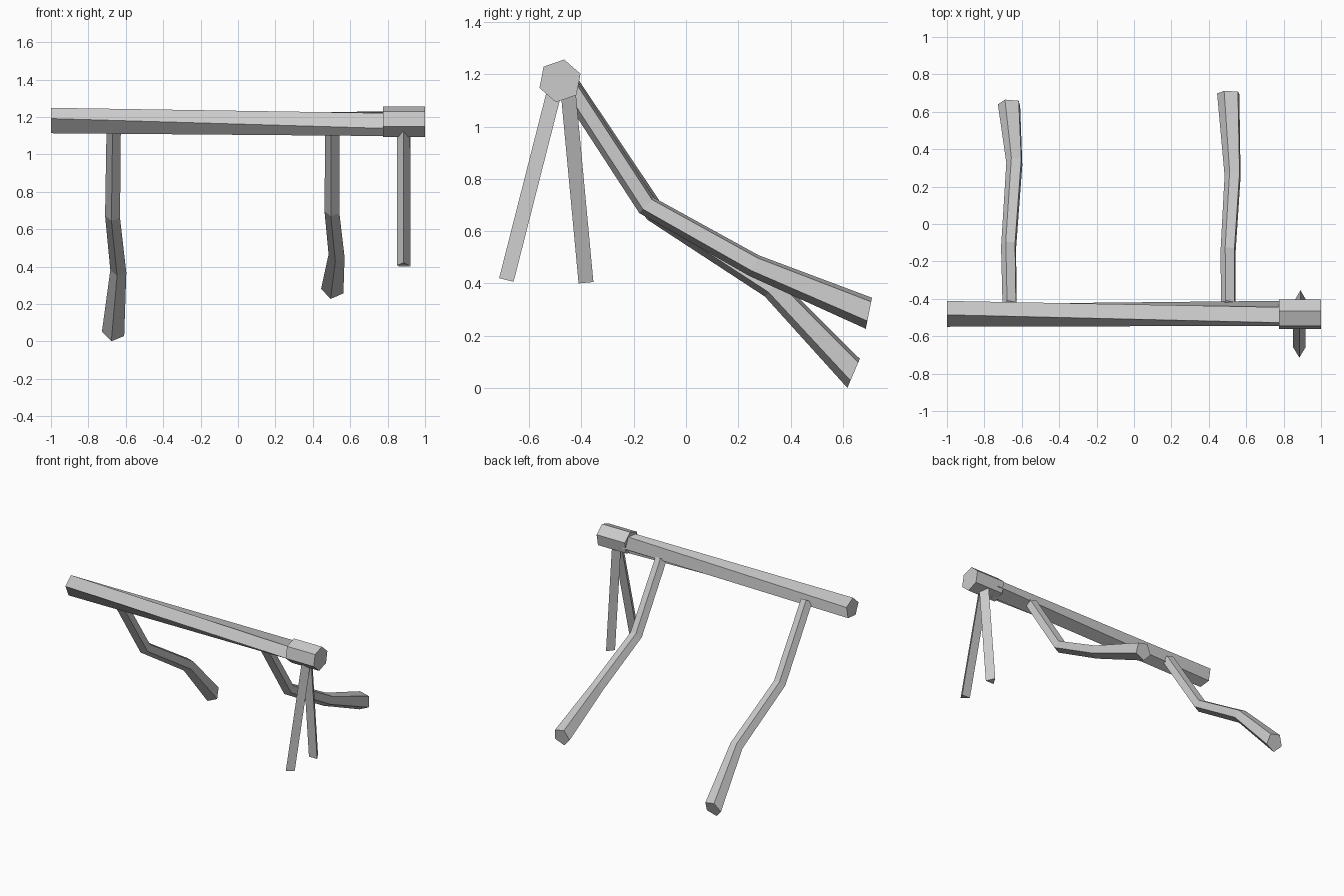
import bpy
import bmesh
from math import cos, sin, radians
from mathutils import Vector

cube = bpy.data.objects.get("Cube")
if cube:
    bpy.data.objects.remove(cube, do_unlink=True)

grey = bpy.data.materials.new("light_grey")
grey.use_nodes = True
colour = (0.6, 0.6, 0.6, 1)
grey.diffuse_color = colour
grey.node_tree.nodes["Principled BSDF"].inputs["Base Color"].default_value = colour


def ring(centre, right, up, radius, sides, turn):
    """Regular polygon around centre, first corner at turn degrees."""
    angles = [radians(turn + 360 * i / sides) for i in range(sides)]
    return [Vector(centre) + radius * (cos(a) * right + sin(a) * up) for a in angles]


def loft(name, rings):
    """Flat-faced solid through a row of rings, capped at both ends."""
    bm = bmesh.new()
    rows = [[bm.verts.new(p) for p in r] for r in rings]
    n = len(rows[0])
    for a, b in zip(rows, rows[1:]):
        for i in range(n):
            j = (i + 1) % n
            bm.faces.new((a[i], a[j], b[j], b[i]))
    bm.faces.new(rows[0])
    bm.faces.new(rows[-1])
    bmesh.ops.recalc_face_normals(bm, faces=bm.faces)
    mesh = bpy.data.meshes.new(name)
    bm.to_mesh(mesh)
    bm.free()
    mesh.materials.append(grey)
    obj = bpy.data.objects.new(name, mesh)
    bpy.context.collection.objects.link(obj)
    return obj


X, Y, Z = Vector((1, 0, 0)), Vector((0, 1, 0)), Vector((0, 0, 1))

# Long, slightly twisted five-sided beam
loft("beam", [ring((-1, -0.478, 1.176), Y, Z, 0.073, 5, 24),
              ring((0.82, -0.48, 1.168), Y, Z, 0.071, 5, 61)])

# Six-sided collar at one end
loft("collar", [ring((x, -0.482, 1.175), Y, Z, 0.083, 6, 19) for x in (0.775, 1)])


# Bent limbs that widen towards their free ends
def limb(name, path, radii):
    points = [Vector(p) for p in path]
    steps = [(b - a).normalized() for a, b in zip(points, points[1:])]
    before = [steps[0]] + steps
    after = steps + [Y]
    rings = []
    for p, r, a, b in zip(points, radii, before, after):
        up = X.cross(a + b).normalized()
        rings.append(ring(p, X, up, r, 5, 42))
    loft(name, rings)


radii = (0.041, 0.043, 0.046, 0.064)
limb("left_limb", [(0.507, -0.44, 1.145), (0.505, -0.15, 0.70),
                   (0.53, 0.26, 0.47), (0.508, 0.70, 0.288)], radii)
limb("right_limb", [(-0.662, -0.44, 1.155), (-0.668, -0.12, 0.675),
                    (-0.637, 0.33, 0.385), (-0.664, 0.642, 0.058)], radii)


# Three-sided struts under the collar, each with its sharp edge facing outwards
def strut(name, top, bottom, outward):
    top, bottom = Vector(top), Vector(bottom)
    edge = X.cross(top - bottom).normalized()
    if edge.dot(outward) < 0:
        edge = -edge
    loft(name, [ring(p, X, edge, 0.038, 3, 90) for p in (top, bottom)])


strut("front_strut", (0.884, -0.495, 1.13), (0.884, -0.678, 0.411), -Y)
strut("back_strut", (0.89, -0.46, 1.13), (0.89, -0.392, 0.402), Y)
